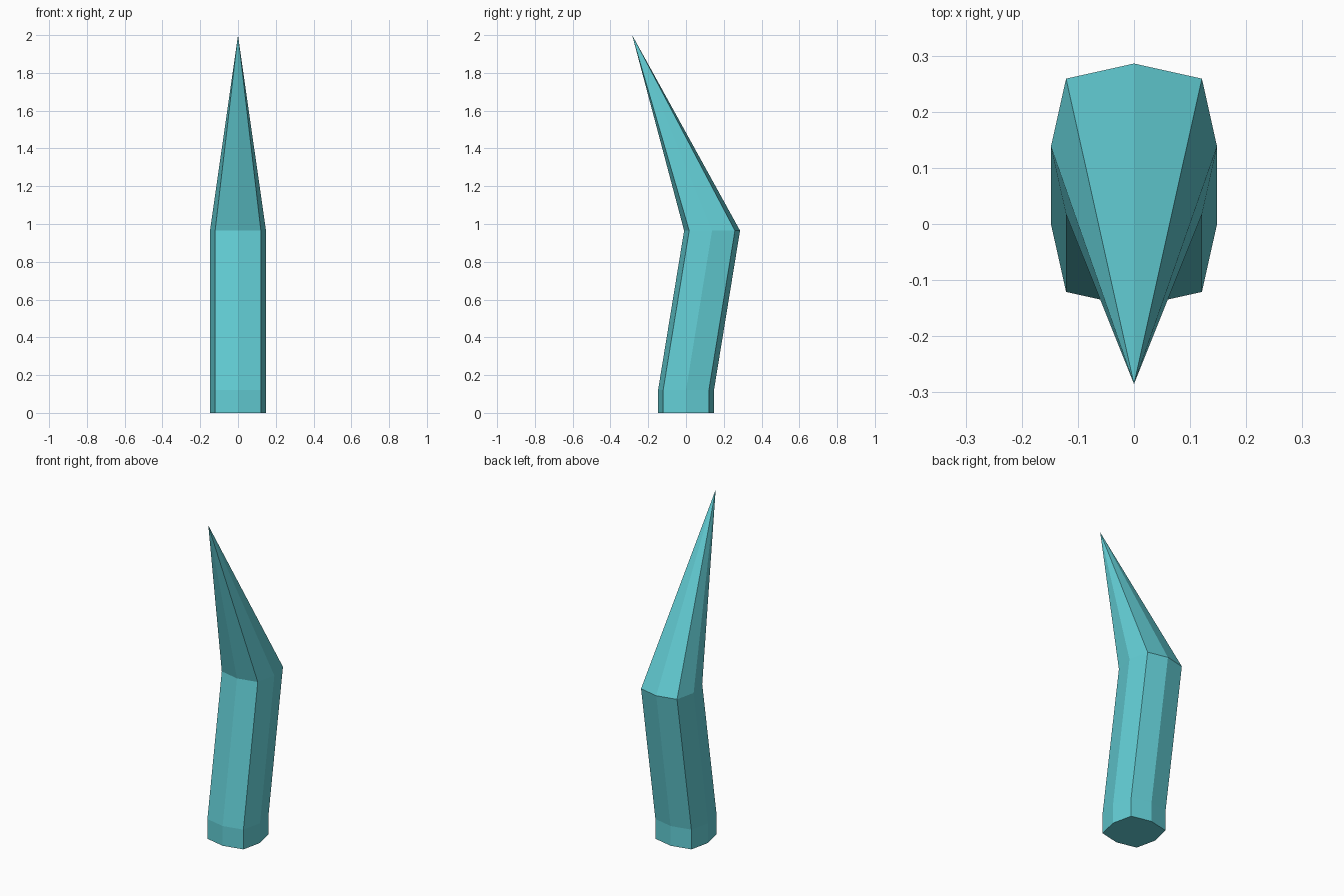
import bpy
import bmesh

cube = bpy.data.objects.get("Cube")
if cube:
    bpy.data.objects.remove(cube, do_unlink=True)

# Single teal colour
teal = bpy.data.materials.new("teal")
teal.use_nodes = True
colour = (0.125, 0.62, 0.67, 1.0)
teal.diffuse_color = colour
teal.node_tree.nodes["Principled BSDF"].inputs["Base Color"].default_value = colour

# Cross-section: a square with gently bulging sides
MID, CORNER = 0.148, 0.121
SECTION = [(MID, 0), (CORNER, CORNER), (0, MID), (-CORNER, CORNER),
           (-MID, 0), (-CORNER, -CORNER), (0, -MID), (CORNER, -CORNER)]

# Rings as (y offset, height), then the tip
RINGS = [(0, 0), (0, 0.12), (0.138, 0.965)]
TIP = (0, -0.285, 2.0)

bm = bmesh.new()
rings = [[bm.verts.new((x, y + dy, z)) for x, y in SECTION] for dy, z in RINGS]
tip = bm.verts.new(TIP)
count = len(SECTION)

# Base cap, shaft walls and pointed end
bm.faces.new(rings[0][::-1])
for i in range(count):
    j = (i + 1) % count
    for low, high in zip(rings, rings[1:]):
        bm.faces.new((low[i], low[j], high[j], high[i]))
    bm.faces.new((rings[-1][i], rings[-1][j], tip))
bmesh.ops.recalc_face_normals(bm, faces=bm.faces)

mesh = bpy.data.meshes.new("bent_spike")
bm.to_mesh(mesh)
bm.free()
mesh.materials.append(teal)
spike = bpy.data.objects.new("bent_spike", mesh)
bpy.context.collection.objects.link(spike)
